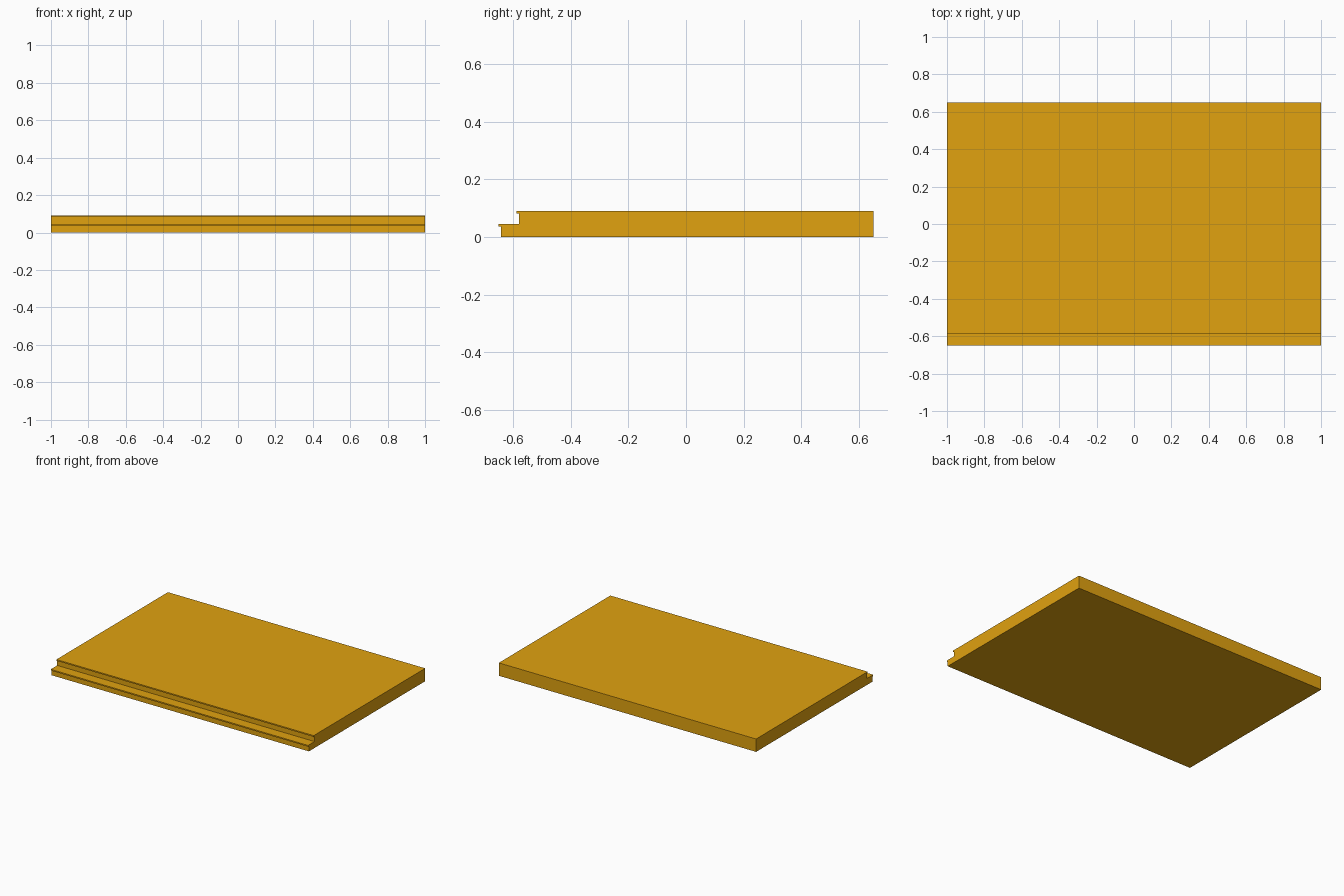
import bpy, bmesh

if "Cube" in bpy.data.objects:
    bpy.data.objects.remove(bpy.data.objects["Cube"])

HALF_WIDTH = 1.0
BACK = 0.65
RISE = 0.0453      # height of one step
TREAD = 0.009      # thickness of the overhanging tread edge
NOSE = 0.009       # how far each tread overhangs its riser
FRONTS = [-0.65, -0.588]   # front edge of each tread, bottom to top

# Side profile (y, z): riser, nosing underside, nosing front for each step
profile = [(BACK, 0.0)]
for i, front in enumerate(FRONTS):
    low, high = i * RISE, (i + 1) * RISE
    profile += [(front + NOSE, low), (front + NOSE, high - TREAD),
                (front, high - TREAD), (front, high)]
profile.append((BACK, len(FRONTS) * RISE))

# Stepped platform, profile extruded across the width
bm = bmesh.new()
side = bm.faces.new([bm.verts.new((-HALF_WIDTH, y, z)) for y, z in profile])
extruded = bmesh.ops.extrude_face_region(bm, geom=[side], use_keep_orig=True)
moved = [v for v in extruded["geom"] if isinstance(v, bmesh.types.BMVert)]
bmesh.ops.translate(bm, vec=(2 * HALF_WIDTH, 0, 0), verts=moved)
bmesh.ops.recalc_face_normals(bm, faces=bm.faces)
mesh = bpy.data.meshes.new("stepped_platform")
bm.to_mesh(mesh)
bm.free()
platform = bpy.data.objects.new("stepped_platform", mesh)
bpy.context.collection.objects.link(platform)

# Amber colour
amber = bpy.data.materials.new("amber")
amber.diffuse_color = (0.75, 0.36, 0.005, 1.0)
amber.use_nodes = True
amber.node_tree.nodes["Principled BSDF"].inputs["Base Color"].default_value = amber.diffuse_color
mesh.materials.append(amber)
